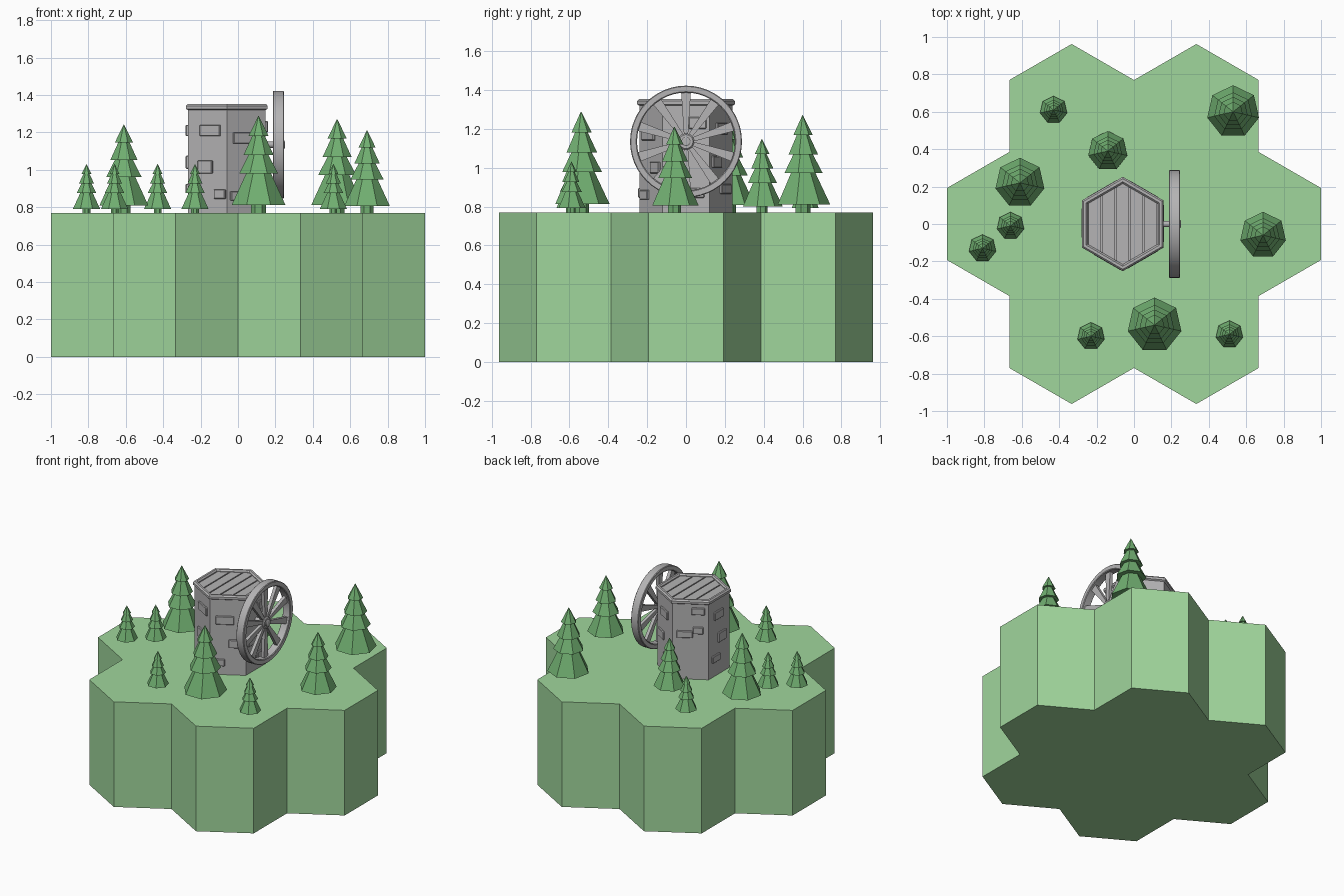
import bpy, bmesh, math
from mathutils import Matrix, Vector

if "Cube" in bpy.data.objects:
    bpy.data.objects.remove(bpy.data.objects["Cube"])

def material(name, col):
    m = bpy.data.materials.new(name)
    m.diffuse_color = (*col, 1)
    m.use_nodes = True
    m.node_tree.nodes["Principled BSDF"].inputs["Base Color"].default_value = m.diffuse_color
    return m

GRASS = material("light green", (0.352, 0.672, 0.333))
LEAF = material("tree green", (0.165, 0.43, 0.165))
STONE = material("stone grey", (0.46, 0.455, 0.46))

GROUND = 0.77            # height of the tiles
TX = -0.06               # tower centre in x
HUB = Vector((0.216, 0, 1.134))

def finish(name, bm, mat, smooth=False):
    bmesh.ops.recalc_face_normals(bm, faces=bm.faces)
    me = bpy.data.meshes.new(name)
    bm.to_mesh(me)
    bm.free()
    me.materials.append(mat)
    ob = bpy.data.objects.new(name, me)
    bpy.context.collection.objects.link(ob)
    if smooth:
        bpy.context.view_layer.objects.active = ob
        ob.select_set(True)
        bpy.ops.object.shade_smooth_by_angle(angle=math.radians(30))
        ob.select_set(False)
    return ob

def lathe(bm, profile, n, mat=Matrix(), ring=False):
    """Sweep (radius, height) points round z with n sides, first corner at +y."""
    rings = []
    for r, z in profile:
        pts = [(r * math.cos(math.pi / 2 + math.tau * i / n),
                r * math.sin(math.pi / 2 + math.tau * i / n), z) for i in range(n)]
        rings.append([bm.verts.new(mat @ Vector(p)) for p in pts])
    pairs = list(zip(rings, rings[1:]))
    if ring:
        pairs.append((rings[-1], rings[0]))
    else:
        bm.faces.new(rings[0])
        bm.faces.new(rings[-1])
    for a, b in pairs:
        for i in range(n):
            j = (i + 1) % n
            bm.faces.new((a[i], a[j], b[j], b[i]))

def slab(bm, outline, z0, z1, mat=Matrix()):
    """Extrude a flat outline from z0 to z1."""
    lo = [bm.verts.new(mat @ Vector((x, y, z0))) for x, y in outline]
    hi = [bm.verts.new(mat @ Vector((x, y, z1))) for x, y in outline]
    bm.faces.new(lo)
    bm.faces.new(hi)
    for i in range(len(lo)):
        j = (i + 1) % len(lo)
        bm.faces.new((lo[i], lo[j], hi[j], hi[i]))

# Seven hexagonal ground tiles
W = 2 / 3
R = W / math.sqrt(3)
centres = [(0, 0)] + [(W * math.cos(k * math.pi / 3), W * math.sin(k * math.pi / 3)) for k in range(6)]
for k, (x, y) in enumerate(centres):
    bm = bmesh.new()
    lathe(bm, [(R, 0), (R, GROUND)], 6, Matrix.Translation((x, y, 0)))
    finish(f"ground_tile_{k}", bm, GRASS)

# Trees: trunk plus four seven-sided tiers, scaled by skirt radius
TIERS = [(1, 0.29, 0.43, 1.5), (0.73, 1.42, 0.33, 2.18), (0.56, 2.1, 0.2, 2.87), (0.37, 2.8, 0.01, 3.52)]
TREES = [(0.53, 0.60, 0.142), (-0.43, 0.61, 0.074), (-0.14, 0.39, 0.107), (-0.61, 0.22, 0.134),
         (-0.66, -0.01, 0.074), (-0.81, -0.13, 0.074), (0.69, -0.06, 0.125), (0.11, -0.54, 0.147),
         (-0.23, -0.60, 0.074), (0.51, -0.59, 0.074)]
for k, (x, y, s) in enumerate(TREES):
    m = Matrix.Translation((x, y, GROUND)) @ Matrix.Scale(s, 4)
    bm = bmesh.new()
    lathe(bm, [(0.28, -0.05), (0.28, 0.4)], 7, m)
    for r0, z0, r1, z1 in TIERS:
        lathe(bm, [(r0, z0), (r1, z1)], 7, m)
    finish(f"tree_{k}", bm, LEAF)

# Tower body and the raised rim round its roof
T = Matrix.Translation((TX, 0, 0))
bm = bmesh.new()
lathe(bm, [(0.24, GROUND - 0.01), (0.24, 1.327)], 6, T)
finish("tower_wall", bm, STONE)
bm = bmesh.new()
lathe(bm, [(0.238, 1.318), (0.252, 1.326), (0.252, 1.342), (0.242, 1.352), (0.226, 1.352),
           (0.216, 1.342), (0.216, 1.32)], 6, T, ring=True)
finish("tower_rim", bm, STONE)

# Roof planks cut to the hexagon
RI = 0.218
edge = lambda x: RI - abs(x) * math.tan(math.pi / 6)
bm = bmesh.new()
for k in range(5):
    x0, x1 = -0.187 + 0.0748 * k + 0.004, -0.187 + 0.0748 * (k + 1) - 0.004
    xs = [x0, 0, x1] if x0 < 0 < x1 else [x0, x1]
    slab(bm, [(x, -edge(x)) for x in xs] + [(x, edge(x)) for x in reversed(xs)], 1.322, 1.338, T)
finish("roof_planks", bm, STONE)

# Raised stones on the walls: (offset along wall, height, width, tallness)
STONES = {240: [(0.02, 1.21, 0.125, 0.06), (-0.01, 1.015, 0.09, 0.07), (0.08, 0.87, 0.07, 0.05)],
          300: [(-0.02, 1.17, 0.125, 0.06), (0.05, 1.0, 0.09, 0.06), (-0.06, 0.86, 0.08, 0.05)],
          0: [(0.06, 1.23, 0.09, 0.06), (-0.05, 1.0, 0.1, 0.06), (0.05, 0.87, 0.09, 0.05)],
          60: [(0.0, 1.2, 0.11, 0.06), (-0.05, 1.03, 0.09, 0.06), (0.04, 0.89, 0.1, 0.05)],
          120: [(0.05, 1.27, 0.09, 0.05), (-0.04, 1.1, 0.11, 0.05), (0.05, 1.13, 0.07, 0.05)],
          180: [(-0.01, 1.21, 0.1, 0.06), (0.03, 1.04, 0.09, 0.07), (-0.04, 0.9, 0.09, 0.05)]}
bm = bmesh.new()
for ang, rows in STONES.items():
    for u, z, w, h in rows:
        m = T @ Matrix.Rotation(math.radians(ang), 4, 'Z') @ Matrix.Translation((0.208, u, z))
        bmesh.ops.create_cube(bm, size=1, matrix=m @ Matrix.Diagonal((0.024, w, h, 1)))
ob = finish("wall_stones", bm, STONE)
bev = ob.modifiers.new("bevel", 'BEVEL')
bev.width = 0.004
bev.segments = 1

# Wheel on the right side, its axis along x
WM = Matrix.Translation(HUB) @ Matrix.Rotation(math.pi / 2, 4, 'Y')
bm = bmesh.new()
lathe(bm, [(0.252, -0.026), (0.257, -0.03), (0.284, -0.03), (0.288, -0.026),
           (0.288, 0.026), (0.284, 0.03), (0.257, 0.03), (0.252, 0.026)], 48, WM, ring=True)
finish("wheel_rim", bm, STONE, True)

# Tapered spokes
bm = bmesh.new()
for k in range(10):
    m = WM @ Matrix.Rotation(math.tau * k / 10, 4, 'Z')
    slab(bm, [(0.025, -0.01), (0.257, -0.025), (0.257, 0.025), (0.025, 0.01)], -0.012, 0.012, m)
finish("wheel_spokes", bm, STONE)

# Hub and axle
bm = bmesh.new()
lathe(bm, [(0.042, -0.02), (0.042, 0.016), (0.036, 0.022), (0.024, 0.022), (0.024, 0.03), (0.018, 0.034)], 20, WM)
lathe(bm, [(0.017, -0.09), (0.017, 0)], 16, WM)
finish("wheel_hub", bm, STONE, True)
